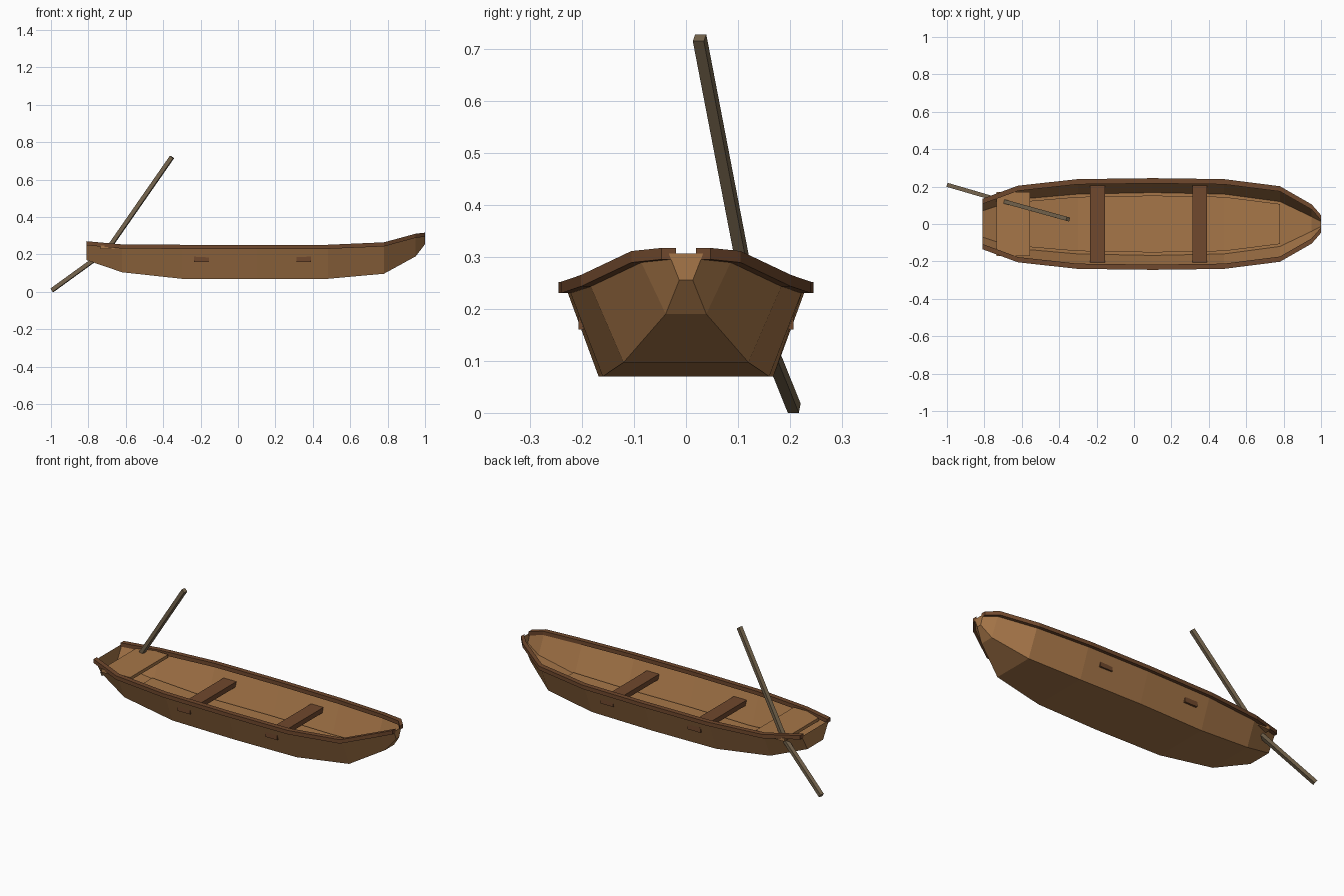
import bpy, bmesh
from mathutils import Vector

if "Cube" in bpy.data.objects:
    bpy.data.objects.remove(bpy.data.objects["Cube"])


def material(name, rgb):
    m = bpy.data.materials.new(name)
    m.diffuse_color = (*rgb, 1)
    m.use_nodes = True
    m.node_tree.nodes["Principled BSDF"].inputs["Base Color"].default_value = m.diffuse_color
    return m


WOOD = material("light_wood", (0.38, 0.18, 0.065))
TRIM = material("dark_wood", (0.16, 0.065, 0.026))
POLE = material("grey_wood", (0.18, 0.13, 0.075))


def finish(name, bm, mat, recalc=True):
    if recalc:
        bmesh.ops.recalc_face_normals(bm, faces=bm.faces)
    me = bpy.data.meshes.new(name)
    bm.to_mesh(me)
    bm.free()
    me.materials.append(mat)
    ob = bpy.data.objects.new(name, me)
    bpy.context.collection.objects.link(ob)
    return ob


def loft(name, rings, mat, closed=True, caps=True):
    """Skin a list of cross-sections."""
    bm = bmesh.new()
    rows = [[bm.verts.new(p) for p in r] for r in rings]
    n = len(rows[0])
    for a, b in zip(rows, rows[1:]):
        for i in range(n if closed else n - 1):
            j = (i + 1) % n
            bm.faces.new((a[i], a[j], b[j], b[i]))
    if caps:
        bm.faces.new(rows[0][::-1])
        bm.faces.new(rows[-1])
    return finish(name, bm, mat)


def box(name, x0, x1, half_y, z0, z1, mat):
    ring = lambda x: [(x, -half_y, z0), (x, half_y, z0), (x, half_y, z1), (x, -half_y, z1)]
    return loft(name, [ring(x0), ring(x1)], mat)


# Hull stations: x, top half width, top z, bottom half width, bottom z
STATIONS = [
    (-0.81, 0.121, 0.260, 0.070, 0.170),
    (-0.62, 0.191, 0.243, 0.132, 0.105),
    (-0.30, 0.226, 0.241, 0.160, 0.070),
    (0.10, 0.231, 0.241, 0.168, 0.070),
    (0.48, 0.226, 0.241, 0.160, 0.070),
    (0.78, 0.188, 0.254, 0.120, 0.097),
    (0.95, 0.091, 0.300, 0.039, 0.190),
    (1.00, 0.033, 0.306, 0.013, 0.255),
]

# Open sheet hull with transom and bow plate
loft("hull", [[(x, -t, tz), (x, -b, bz), (x, b, bz), (x, t, tz)]
              for x, t, tz, b, bz in STATIONS], WOOD, closed=False)

# Gunwale rails
for side, label in ((-1, "right"), (1, "left")):
    loft(label + "_gunwale",
         [[(x, side * (t + dy), tz + dz) for dy, dz in
           ((-0.014, -0.011), (0.014, -0.011), (0.014, 0.011), (-0.014, 0.011))]
          for x, t, tz, b, bz in STATIONS], TRIM)

# Floorboards just above the hull bottom
loft("floorboards",
     [[(x, -w, z), (x, w, z), (x, w, z + 0.012), (x, -w, z + 0.012)]
      for x, w, z in [(-0.62, 0.118, 0.107), (-0.30, 0.145, 0.073), (0.10, 0.152, 0.073),
                      (0.48, 0.145, 0.073), (0.78, 0.107, 0.099)]], WOOD)

# Seats and stern deck
box("rear_seat", -0.235, -0.155, 0.207, 0.16, 0.188, TRIM)
box("front_seat", 0.313, 0.39, 0.207, 0.16, 0.188, TRIM)
box("stern_deck", -0.735, -0.557, 0.17, 0.23, 0.248, WOOD)

# Bent sculling oar: square section mitred at the bend
path = [Vector(p) for p in ((-0.994, 0.208, 0.009), (-0.70, 0.122, 0.222), (-0.353, 0.026, 0.721))]
dirs = [(b - a).normalized() for a, b in zip(path, path[1:])]
tangents = [dirs[0], (dirs[0] + dirs[1]).normalized(), dirs[1]]
rings = []
for p, t in zip(path, tangents):
    s = t.cross(Vector((0, 0, 1))).normalized() * 0.011
    n = s.normalized().cross(t) * 0.011
    rings.append([p + s + n, p + s - n, p - s - n, p - s + n])
loft("sculling_oar", rings, POLE)
